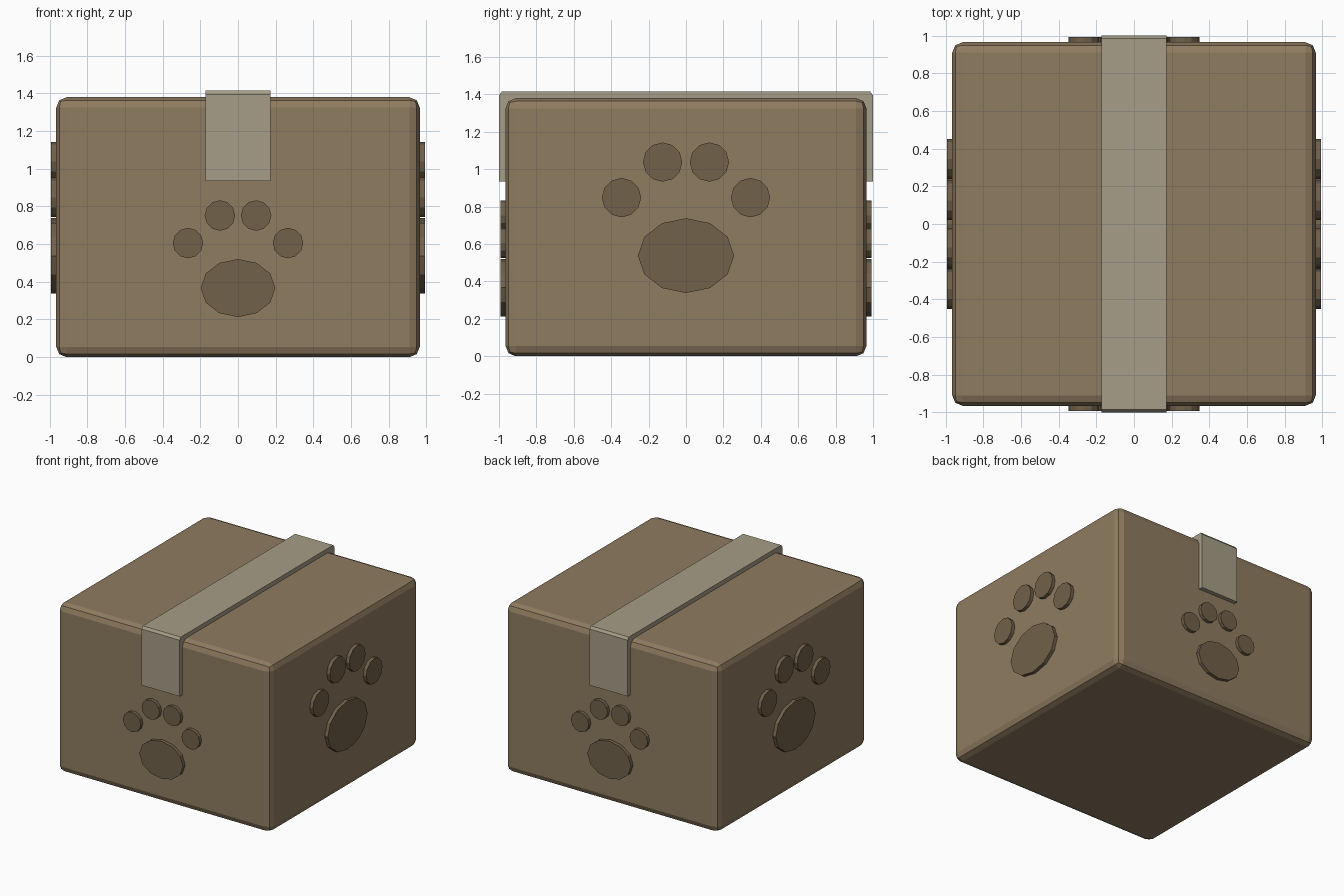
import bpy, bmesh, math
from mathutils import Matrix, Vector

if "Cube" in bpy.data.objects:
    bpy.data.objects.remove(bpy.data.objects["Cube"])


def material(name, color):
    m = bpy.data.materials.new(name)
    m.diffuse_color = (*color, 1)
    m.use_nodes = True
    m.node_tree.nodes["Principled BSDF"].inputs["Base Color"].default_value = m.diffuse_color
    return m


def add_object(name, bm, mat):
    bmesh.ops.recalc_face_normals(bm, faces=bm.faces)
    mesh = bpy.data.meshes.new(name)
    bm.to_mesh(mesh)
    bm.free()
    mesh.materials.append(mat)
    ob = bpy.data.objects.new(name, mesh)
    bpy.context.collection.objects.link(ob)
    return ob


cardboard = material("cardboard", (0.275, 0.20, 0.117))
dark_print = material("dark_print", (0.165, 0.12, 0.068))
tape_mat = material("tape", (0.38, 0.34, 0.245))

HALF, HEIGHT = 0.965, 1.38

# Cardboard box with softly rounded edges
bm = bmesh.new()
bmesh.ops.create_cube(bm, size=1, matrix=Matrix.Translation((0, 0, HEIGHT / 2))
                      @ Matrix.Diagonal((2 * HALF, 2 * HALF, HEIGHT, 1)))
bmesh.ops.bevel(bm, geom=bm.edges[:], offset=0.055, segments=2, profile=0.5,
                affect='EDGES')
add_object("box", bm, cardboard)

# Tape strip folded over the top and down the front and back
outer = [(1.0, 0.935), (1.0, 1.395), (0.985, 1.415)]
inner = [(0.96, 0.935), (0.96, 1.325), (0.91, 1.375)]
profile = (outer + [(-y, z) for y, z in reversed(outer)]
           + [(-y, z) for y, z in inner] + inner[::-1])
bm = bmesh.new()
face = bm.faces.new([bm.verts.new((-0.172, y, z)) for y, z in profile])
ext = bmesh.ops.extrude_face_region(bm, geom=[face], use_keep_orig=True)
bmesh.ops.translate(bm, vec=(0.344, 0, 0),
                    verts=[v for v in ext["geom"] if isinstance(v, bmesh.types.BMVert)])
add_object("tape_strip", bm, tape_mat)


# Raised paw print: one wide pad and four round toes, turned to its wall
def paw_print(name, angle, z, s):
    bm = bmesh.new()
    discs = [(0, 0, 0.257, 0.2)]
    for side in (-1, 1):
        discs += [(side * 0.125, 0.5, 0.105, 0.105), (side * 0.345, 0.31, 0.105, 0.105)]
    back, front = 0.94, 0.993
    for x, up, rx, rz in discs:
        place = (Matrix.Rotation(angle, 4, 'Z')
                 @ Matrix.Translation((x * s, -(back + front) / 2, z + up * s))
                 @ Matrix.Diagonal((rx * s, 1, rz * s, 1))
                 @ Matrix.Rotation(math.pi / 2, 4, 'X'))
        bmesh.ops.create_cone(bm, cap_ends=True, segments=12, radius1=1, radius2=1,
                              depth=front - back, matrix=place)
    add_object(name, bm, dark_print)


paw_print("front_paw_print", 0, 0.367, 0.77)
paw_print("back_paw_print", math.pi, 0.367, 0.77)
paw_print("right_paw_print", math.pi / 2, 0.538, 1)
paw_print("left_paw_print", -math.pi / 2, 0.538, 1)
